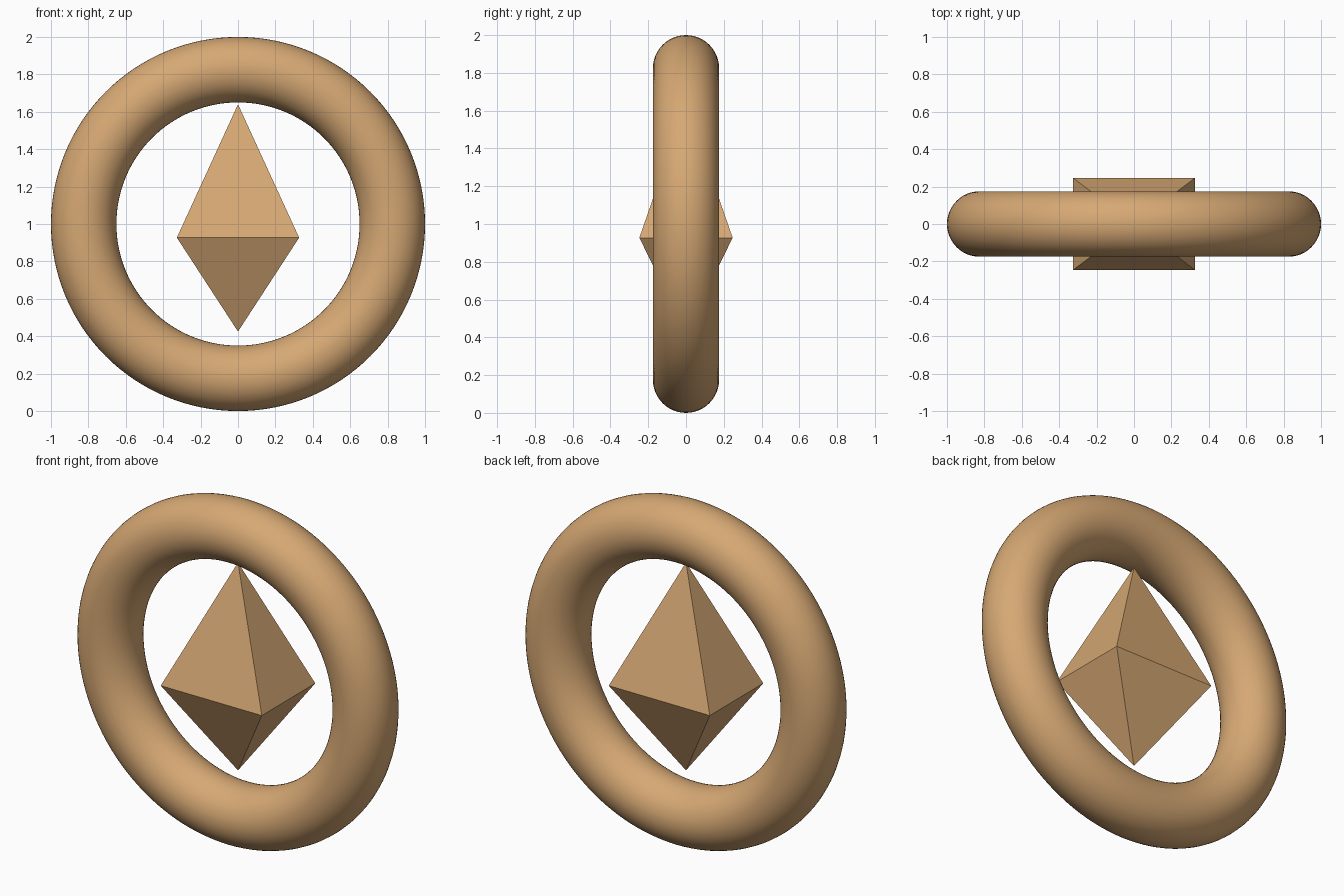
import bpy
import bmesh
import math

cube = bpy.data.objects.get("Cube")
if cube:
    bpy.data.objects.remove(cube, do_unlink=True)

# Single warm tan material
tan = bpy.data.materials.new("warm_tan")
tan.use_nodes = True
colour = (0.672, 0.392, 0.174, 1.0)
tan.diffuse_color = colour
tan.node_tree.nodes["Principled BSDF"].inputs["Base Color"].default_value = colour

# Upright smooth ring
bpy.ops.mesh.primitive_torus_add(
    major_segments=128, minor_segments=48, major_radius=0.825, minor_radius=0.175,
    location=(0, 0, 1), rotation=(math.pi / 2, 0, 0))
ring = bpy.context.object
ring.name = "ring"
ring.data.materials.append(tan)
bpy.ops.object.shade_smooth()

# Flat-faced crystal: a rectangular girdle joined to a top and a bottom point
HALF_X, HALF_Y = 0.327, 0.247
GIRDLE_Z, TOP_Z, BOTTOM_Z = 0.927, 1.64, 0.425

bm = bmesh.new()
girdle = [bm.verts.new((sx * HALF_X, sy * HALF_Y, GIRDLE_Z))
          for sx, sy in ((-1, -1), (1, -1), (1, 1), (-1, 1))]
top = bm.verts.new((0, 0, TOP_Z))
bottom = bm.verts.new((0, 0, BOTTOM_Z))
for i in range(4):
    a, b = girdle[i], girdle[(i + 1) % 4]
    bm.faces.new((a, b, top))
    bm.faces.new((b, a, bottom))
mesh = bpy.data.meshes.new("crystal")
bm.to_mesh(mesh)
bm.free()
mesh.materials.append(tan)
crystal = bpy.data.objects.new("crystal", mesh)
bpy.context.collection.objects.link(crystal)
